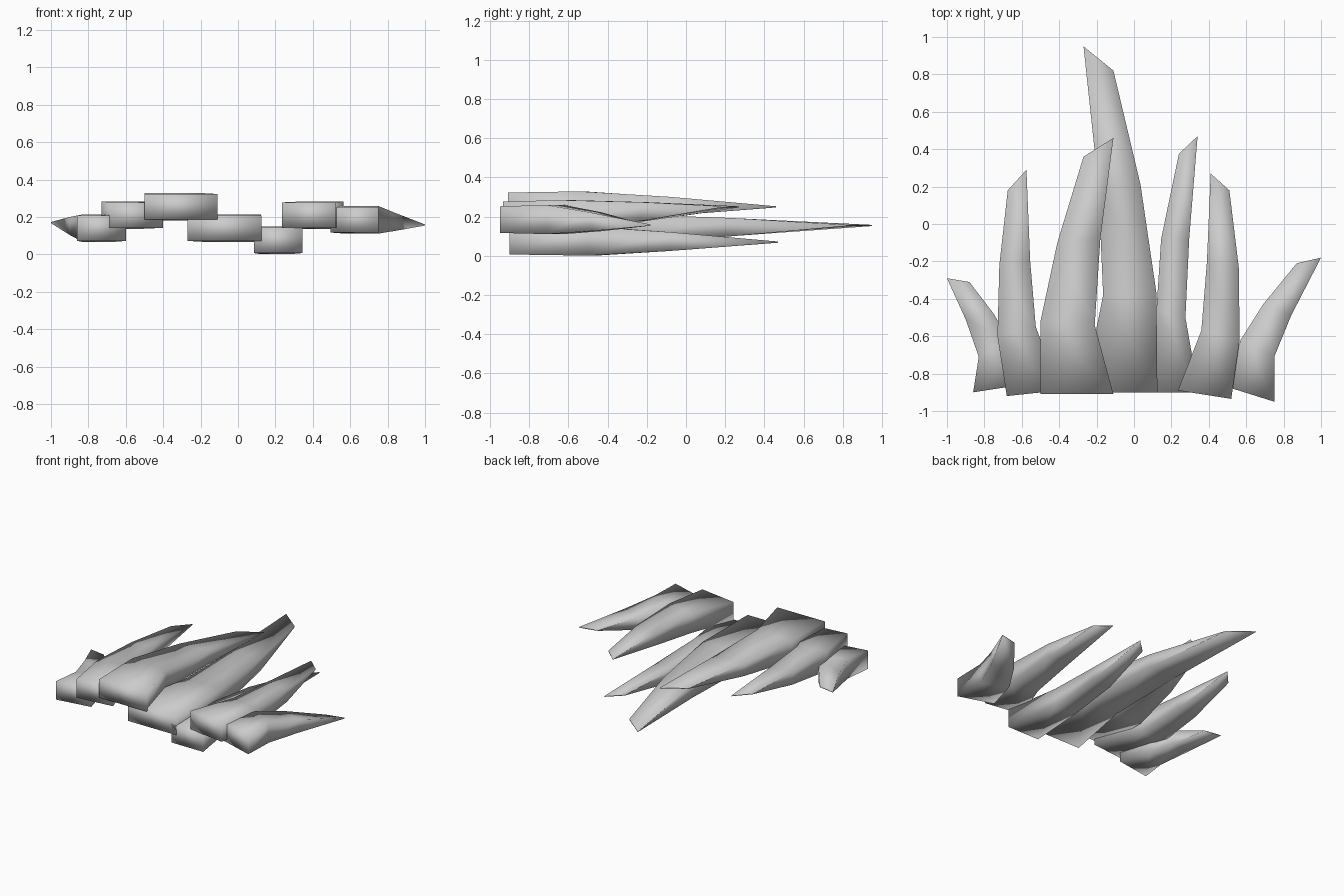
import bpy, bmesh

# Section half-heights: base, bulge, upper, tip edge
HALF = (0.068, 0.074, 0.048, 0.003)
# How far each section has drifted from base height to tip height
DRIFT = (0.0, 0.0, 0.4, 1.0)


def blade(name, z0, z1, left, right):
    """Loft a four-sided blade between its left and right outlines (x, y)."""
    bm = bmesh.new()
    rings = []
    for (lx, ly), (rx, ry), h, d in zip(left, right, HALF, DRIFT):
        z = z0 + (z1 - z0) * d
        rings.append([bm.verts.new(p) for p in (
            (lx, ly, z - h), (rx, ry, z - h), (rx, ry, z + h), (lx, ly, z + h))])
    for a, b in zip(rings, rings[1:]):
        for i in range(4):
            j = (i + 1) % 4
            bm.faces.new((a[i], a[j], b[j], b[i]))
    bm.faces.new(rings[0][::-1])
    bm.faces.new(rings[-1])
    bmesh.ops.recalc_face_normals(bm, faces=bm.faces)
    for f in bm.faces:
        f.smooth = True
    me = bpy.data.meshes.new(name)
    bm.to_mesh(me)
    bm.free()
    ob = bpy.data.objects.new(name, me)
    bpy.context.collection.objects.link(ob)
    return ob


# Blades from left to right
blade("outer_left_blade", 0.14, 0.17,
      [(-0.86, -0.90), (-0.83, -0.71), (-0.90, -0.51), (-1.00, -0.29)],
      [(-0.60, -0.86), (-0.67, -0.62), (-0.75, -0.48), (-0.88, -0.31)])
blade("left_blade", 0.21, 0.25,
      [(-0.68, -0.92), (-0.73, -0.60), (-0.72, -0.22), (-0.675, 0.18)],
      [(-0.40, -0.89), (-0.525, -0.55), (-0.555, -0.20), (-0.575, 0.29)])
blade("inner_left_blade", 0.255, 0.25,
      [(-0.50, -0.91), (-0.50, -0.52), (-0.41, -0.10), (-0.27, 0.36)],
      [(-0.11, -0.91), (-0.21, -0.54), (-0.18, -0.08), (-0.11, 0.46)])
blade("tall_centre_blade", 0.14, 0.155,
      [(-0.27, -0.90), (-0.165, -0.38), (-0.19, 0.20), (-0.27, 0.95)],
      [(0.125, -0.90), (0.12, -0.37), (0.035, 0.21), (-0.11, 0.82)])
blade("inner_right_blade", 0.075, 0.07,
      [(0.085, -0.90), (0.12, -0.46), (0.145, -0.08), (0.24, 0.375)],
      [(0.345, -0.90), (0.275, -0.50), (0.295, -0.08), (0.34, 0.47)])
blade("right_blade", 0.21, 0.25,
      [(0.235, -0.89), (0.36, -0.57), (0.39, -0.20), (0.41, 0.27)],
      [(0.52, -0.935), (0.565, -0.62), (0.56, -0.23), (0.51, 0.18)])
blade("outer_right_blade", 0.185, 0.157,
      [(0.495, -0.87), (0.57, -0.62), (0.69, -0.43), (0.87, -0.21)],
      [(0.75, -0.95), (0.75, -0.71), (0.84, -0.49), (1.00, -0.18)])
